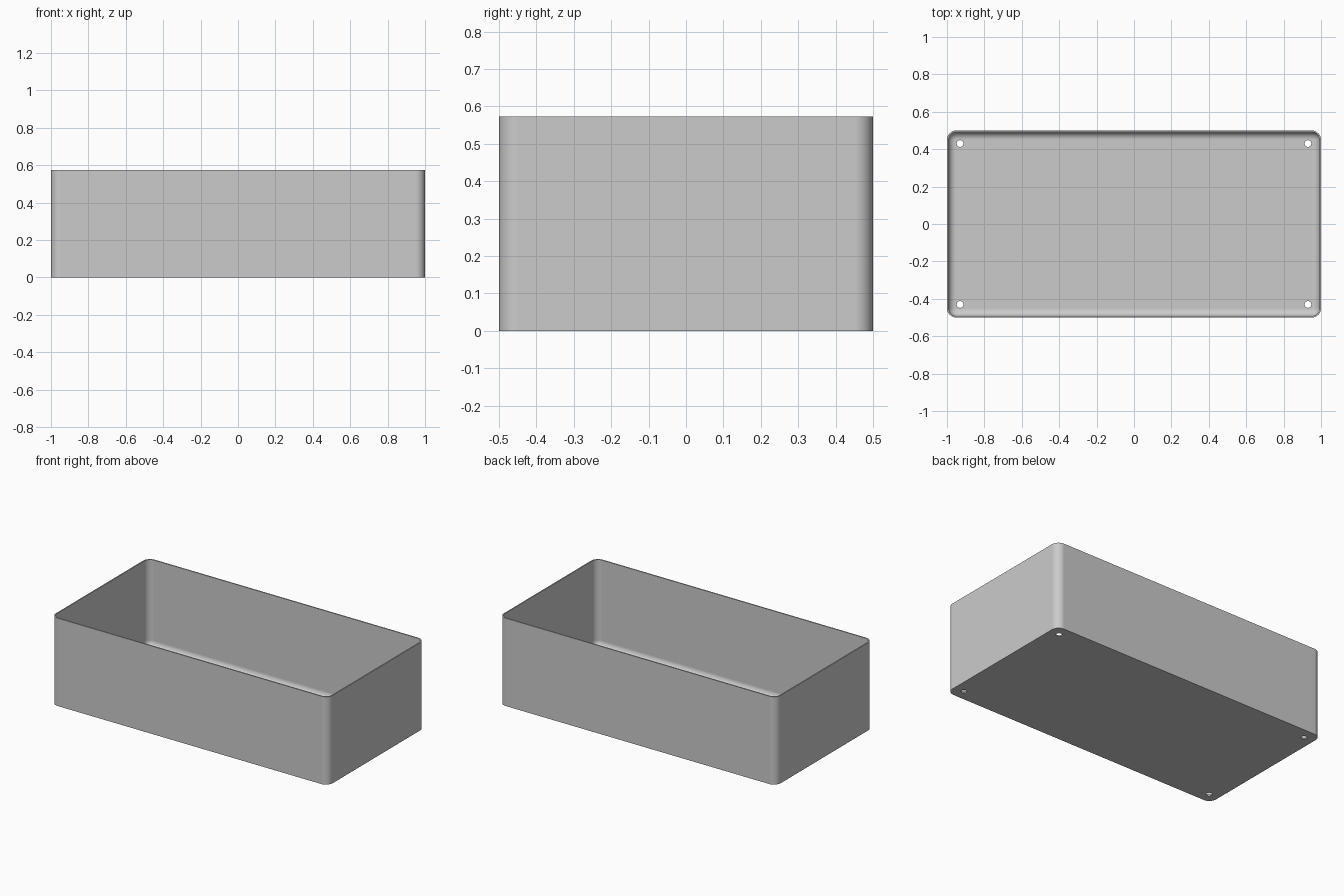
import bpy
import bmesh
from math import sin, cos, pi, radians

if "Cube" in bpy.data.objects:
    bpy.data.objects.remove(bpy.data.objects["Cube"], do_unlink=True)

HALF_X, HALF_Y, HEIGHT = 1.0, 0.5, 0.573
CORNER, WALL, STEPS = 0.05, 0.008, 10
FILLET = 0.04

grey = bpy.data.materials.new("plain grey")
grey.use_nodes = True
colour = (0.6, 0.6, 0.6, 1)
grey.diffuse_color = colour
grey.node_tree.nodes["Principled BSDF"].inputs["Base Color"].default_value = colour


def rounded_loop(bm, inset, z):
    """Ring of vertices around a rounded rectangle, shrunk by inset."""
    radius = CORNER - inset
    verts = []
    for i, (sx, sy) in enumerate([(1, 1), (-1, 1), (-1, -1), (1, -1)]):
        for k in range(STEPS + 1):
            a = (i + k / STEPS) * pi / 2
            verts.append(bm.verts.new((sx * (HALF_X - CORNER) + radius * cos(a),
                                       sy * (HALF_Y - CORNER) + radius * sin(a), z)))
    return verts


# Open tray: outer wall, rim, inner wall, then the fillet down to the floor
bm = bmesh.new()
profile = [(0, 0), (0, HEIGHT), (WALL, HEIGHT)]
for k in range(STEPS + 1):
    a = k / STEPS * pi / 2
    profile.append((WALL + FILLET * (1 - cos(a)), WALL + FILLET * (1 - sin(a))))
loops = [rounded_loop(bm, inset, z) for inset, z in profile]
for low, high in zip(loops, loops[1:]):
    n = len(low)
    for i in range(n):
        j = (i + 1) % n
        bm.faces.new((low[i], low[j], high[j], high[i]))
bm.faces.new(list(reversed(loops[0])))
bm.faces.new(loops[-1])
bmesh.ops.recalc_face_normals(bm, faces=bm.faces)
mesh = bpy.data.meshes.new("tray")
bm.to_mesh(mesh)
bm.free()
mesh.materials.append(grey)
tray = bpy.data.objects.new("tray", mesh)
bpy.context.collection.objects.link(tray)

# Four screw holes through the floor corners
bm = bmesh.new()
for sx in (-1, 1):
    for sy in (-1, 1):
        ret = bmesh.ops.create_cone(bm, cap_ends=True, segments=32,
                                    radius1=0.018, radius2=0.018, depth=0.2)
        bmesh.ops.translate(bm, verts=ret["verts"], vec=(sx * 0.93, sy * 0.43, 0))
hole_mesh = bpy.data.meshes.new("hole_cutter")
bm.to_mesh(hole_mesh)
bm.free()
hole_mesh.materials.append(grey)
cutter = bpy.data.objects.new("hole_cutter", hole_mesh)
bpy.context.collection.objects.link(cutter)
cutter.hide_render = True

bpy.ops.object.select_all(action="DESELECT")
tray.select_set(True)
bpy.context.view_layer.objects.active = tray
cut = tray.modifiers.new("holes", "BOOLEAN")
cut.operation = "DIFFERENCE"
cut.solver = "EXACT"
cut.object = cutter
bpy.ops.object.modifier_apply(modifier=cut.name)
bpy.data.objects.remove(cutter, do_unlink=True)

# Smooth corners, crisp rim and base
bpy.ops.object.shade_smooth_by_angle(angle=radians(30))
weighted = tray.modifiers.new("even_normals", "WEIGHTED_NORMAL")
weighted.keep_sharp = True
